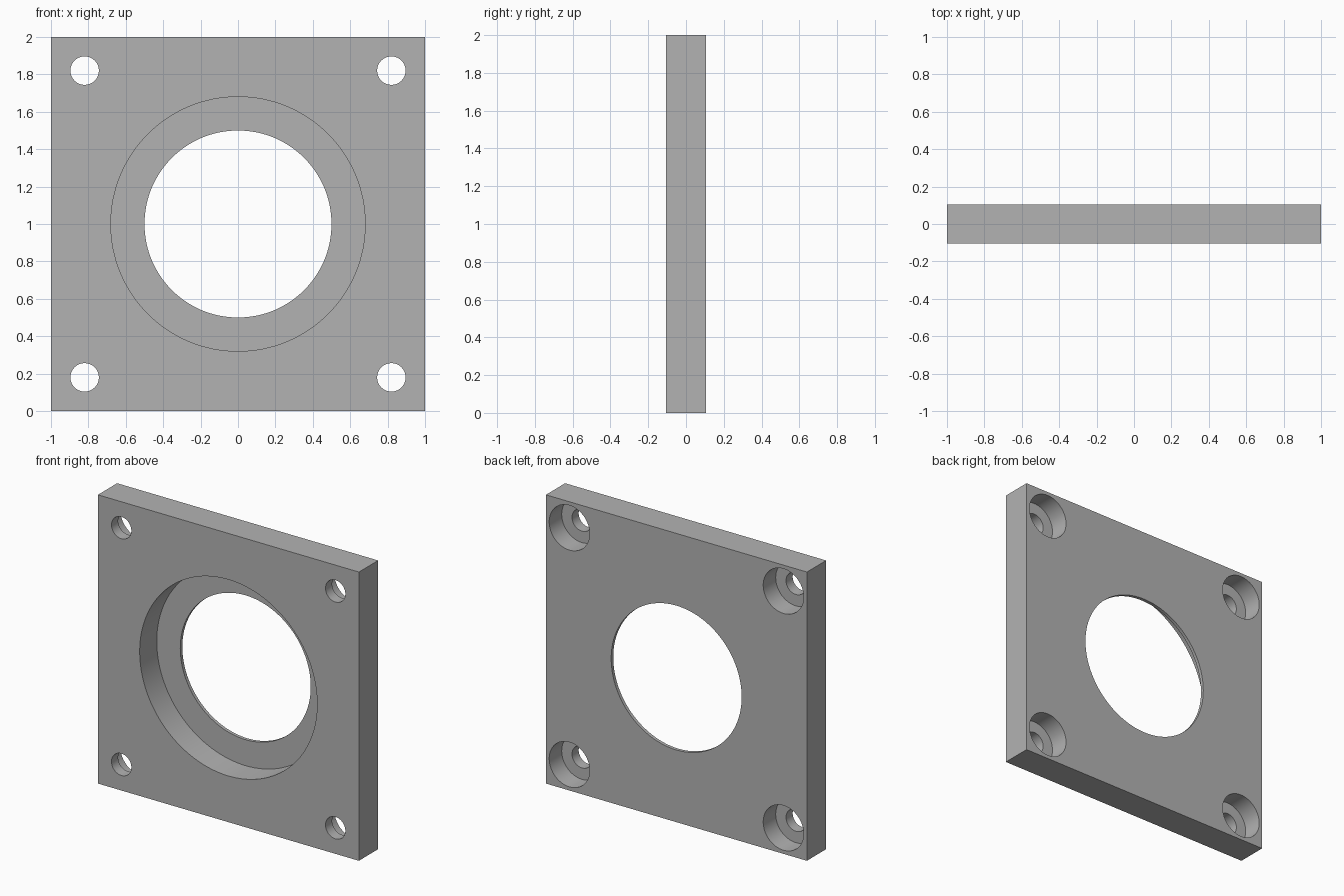
import bpy
import math

default = bpy.data.objects.get("Cube")
if default:
    bpy.data.objects.remove(default, do_unlink=True)

HALF = 0.105        # half the plate thickness
BOLT = 0.82         # bolt hole offset from the centre
OVER = 0.05         # how far cutters stick out of the plate

# Material
grey = bpy.data.materials.new("machined_grey")
grey.use_nodes = True
color = (0.45, 0.45, 0.45, 1)
grey.diffuse_color = color
grey.node_tree.nodes["Principled BSDF"].inputs["Base Color"].default_value = color

# Square plate
bpy.ops.mesh.primitive_cube_add(size=2, location=(0, 0, 1))
plate = bpy.context.object
plate.name = "mounting_plate"
plate.scale.y = HALF
bpy.ops.object.transform_apply(location=False, rotation=False, scale=True)
plate.data.materials.append(grey)


def bore(x, z, radius, y0, y1, sides):
    """Cut a round hole through the plate between two depths."""
    bpy.ops.mesh.primitive_cylinder_add(
        vertices=sides, radius=radius, depth=y1 - y0,
        location=(x, (y0 + y1) / 2, z), rotation=(math.pi / 2, 0, 0))
    cutter = bpy.context.object
    cutter.hide_render = True
    cut = plate.modifiers.new("bore", "BOOLEAN")
    cut.operation = "DIFFERENCE"
    cut.solver = "EXACT"
    cut.object = cutter
    bpy.context.view_layer.objects.active = plate
    bpy.ops.object.modifier_apply(modifier=cut.name)
    bpy.data.objects.remove(cutter, do_unlink=True)


front, back = -HALF - OVER, HALF + OVER

# Central opening with a deep recess on the front, leaving a thin lip
bore(0, 1, 0.68, front, HALF - 0.023, 128)
bore(0, 1, 0.50, front, back, 128)

# Corner bolt holes, counterbored from the back
for x in (-BOLT, BOLT):
    for z in (1 - BOLT, 1 + BOLT):
        bore(x, z, 0.155, HALF - 0.137, back, 64)
        bore(x, z, 0.076, front, back, 48)

# Smooth bores, sharp rims
bpy.ops.object.select_all(action="DESELECT")
plate.select_set(True)
bpy.context.view_layer.objects.active = plate
bpy.ops.object.shade_smooth_by_angle(angle=math.radians(30))
